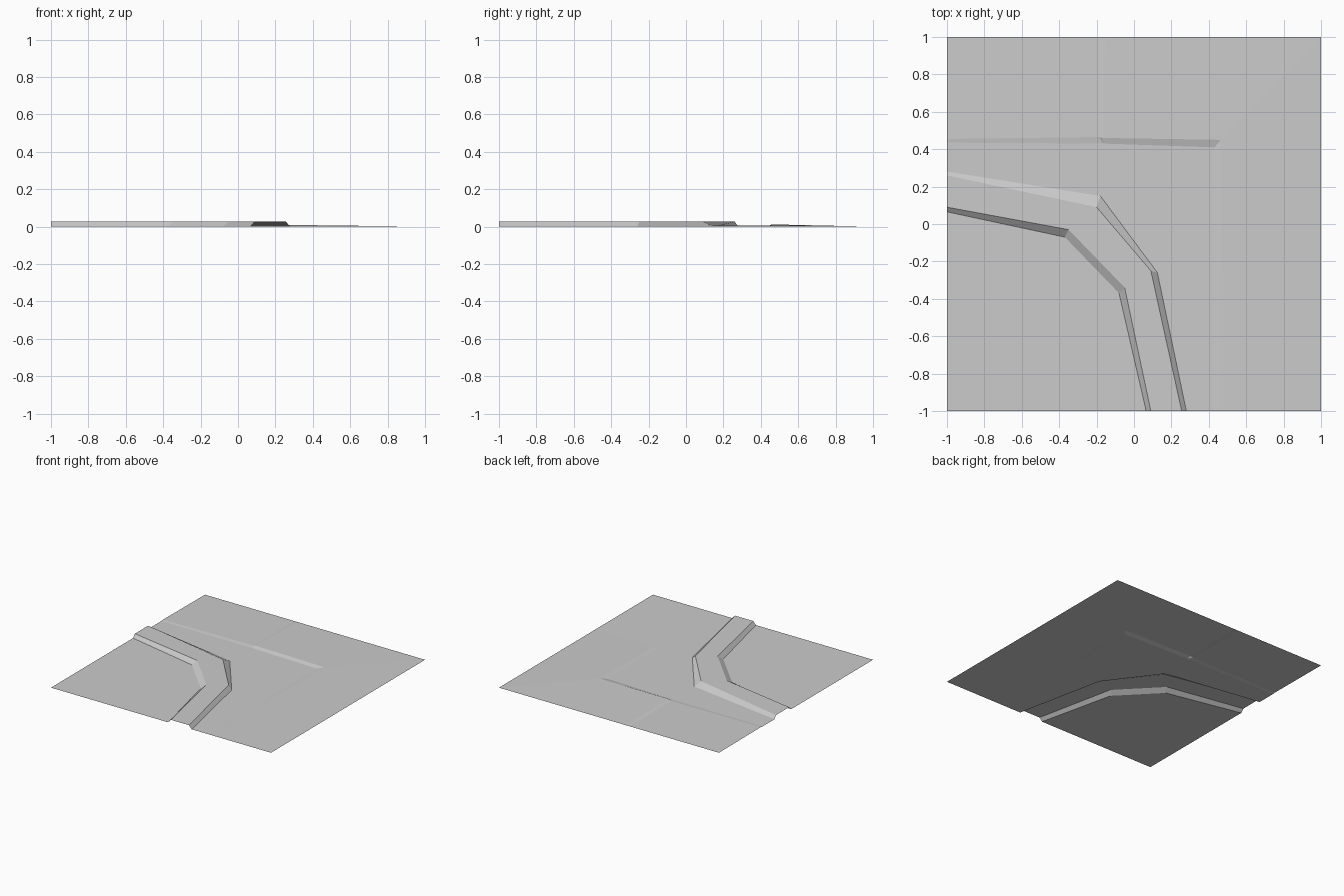
import bpy
import bmesh

cube = bpy.data.objects.get("Cube")
if cube:
    bpy.data.objects.remove(cube, do_unlink=True)

# One flat colour for the whole sheet
grey = bpy.data.materials.new("light_grey")
grey.use_nodes = True
colour = (0.6, 0.6, 0.6, 1)
grey.diffuse_color = colour
grey.node_tree.nodes["Principled BSDF"].inputs["Base Color"].default_value = colour

bm = bmesh.new()


def rail(points, z=0):
    """Line of vertices; a point may carry its own height."""
    return [bm.verts.new((p[0], p[1], p[2] if len(p) > 2 else z)) for p in points]


def strip(a, b):
    """Join two rails with faces, using triangles where a vertex repeats."""
    for i in range(len(a) - 1):
        corners = list(dict.fromkeys((a[i], a[i + 1], b[i + 1], b[i])))
        if len(corners) > 2:
            bm.faces.new(corners)


# Raised embankment: outer foot, two crest edges, inner foot
top = 0.027
foot_a = rail([(-1, 0.065), (-0.37, -0.07), (-0.08, -0.37), (0.065, -1)])
crest_a = rail([(-1, 0.09), (-0.35, -0.03), (-0.05, -0.34), (0.09, -1)], top)
crest_b = rail([(-1, 0.26), (-0.2, 0.09), (0.09, -0.25), (0.255, -1)], top)
foot_b = rail([(-1, 0.28), (-0.18, 0.15), (0.125, -0.26), (0.28, -1)])
strip(foot_a, crest_a)
strip(crest_a, crest_b)
strip(crest_b, foot_b)

# Flat ground inside the bend
corner = rail([(-1, -1)])
bm.faces.new(corner + foot_a[::-1])

# Low ground beside the embankment, up to the shallow bank
low = rail([(-1, 0.435), (-0.165, 0.43), (0.43, 0.41), (0.43, -0.25), (0.43, -1)])
strip([foot_b[i] for i in (0, 1, 2, 2, 3)], low)

# Shallow bank, with a small step where its height changes
bank = rail([(-1, 0.455, 0.003), (-0.19, 0.465, 0.004), (-0.165, 0.46, 0.012),
             (0.465, 0.45, 0.007), (0.465, -0.25, 0.002), (0.465, -1, 0)])
strip([low[i] for i in (0, 1, 1, 2, 3, 4)], bank)

# Ground falling gently to the far edges
edge = rail([(-1, 1), (-0.19, 1), (-0.155, 1), (1, 1), (1, -0.25), (1, -1)])
strip(bank, edge)

bmesh.ops.recalc_face_normals(bm, faces=bm.faces[:])
if sum(f.normal.z for f in bm.faces) < 0:
    bmesh.ops.reverse_faces(bm, faces=bm.faces[:])

mesh = bpy.data.meshes.new("ground_sheet")
bm.to_mesh(mesh)
bm.free()
mesh.materials.append(grey)
ground = bpy.data.objects.new("ground_sheet", mesh)
bpy.context.collection.objects.link(ground)
